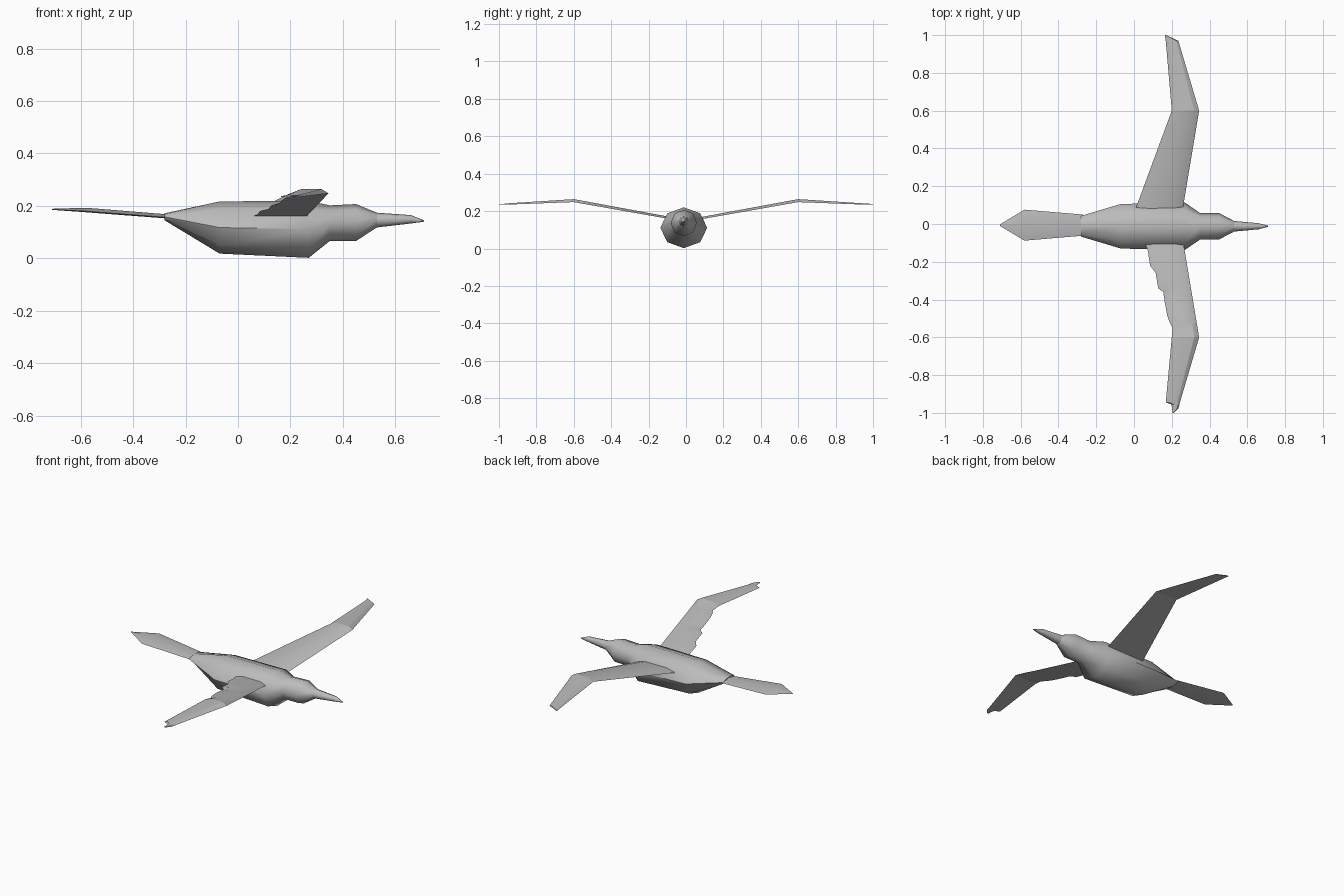
import bpy, bmesh
from math import sin, cos, pi, radians

cube = bpy.data.objects.get("Cube")
if cube:
    bpy.data.objects.remove(cube, do_unlink=True)

grey = bpy.data.materials.new("plain grey")
grey.use_nodes = True
grey.diffuse_color = (0.5, 0.5, 0.5, 1)
grey.node_tree.nodes["Principled BSDF"].inputs["Base Color"].default_value = (0.5, 0.5, 0.5, 1)


def loft(name, rings, angle):
    """Skin a list of equal-length point rings into a closed solid."""
    bm = bmesh.new()
    rows = [[bm.verts.new(p) for p in ring] for ring in rings]
    n = len(rows[0])
    for a, b in zip(rows, rows[1:]):
        for i in range(n):
            j = (i + 1) % n
            bm.faces.new((a[i], a[j], b[j], b[i]))
    bm.faces.new(rows[0])
    bm.faces.new(rows[-1])
    bmesh.ops.recalc_face_normals(bm, faces=bm.faces)
    mesh = bpy.data.meshes.new(name)
    bm.to_mesh(mesh)
    bm.free()
    mesh.materials.append(grey)
    obj = bpy.data.objects.new(name, mesh)
    bpy.context.collection.objects.link(obj)
    bpy.ops.object.select_all(action='DESELECT')
    obj.select_set(True)
    bpy.context.view_layer.objects.active = obj
    bpy.ops.object.shade_smooth_by_angle(angle=radians(angle))
    return obj


def octagon(x, low, high, half, cy=-0.012):
    mid, r = (low + high) / 2, (high - low) / 2
    return [(x, cy + half * sin(k * pi / 4), mid + r * cos(k * pi / 4)) for k in range(8)]


# Body with neck and head: x, bottom, top, half width
loft("body", [octagon(*s) for s in (
    (-0.28, 0.145, 0.172, 0.055), (-0.07, 0.018, 0.217, 0.118),
    (0.27, 0.002, 0.22, 0.125), (0.35, 0.066, 0.202, 0.07),
    (0.45, 0.066, 0.207, 0.07), (0.53, 0.118, 0.174, 0.028))], 50)

# Beak
loft("beak", [octagon(*s) for s in (
    (0.53, 0.118, 0.174, 0.028), (0.66, 0.133, 0.165, 0.016),
    (0.71, 0.14, 0.145, 0.003))], 50)


# Tail: thin, slightly ridged blade
def tail_ring(x, z, half, t):
    return [(x, -half - 0.006, z), (x, -0.006, z + t), (x, half - 0.006, z), (x, -0.006, z - t / 3)]


loft("tail", [tail_ring(*s) for s in (
    (-0.27, 0.156, 0.056, 0.012), (-0.58, 0.18, 0.082, 0.013),
    (-0.71, 0.186, 0.004, 0.003))], 30)


# Wings: flat underside with a shallow domed top
def wing_ring(y, trail, lead, z, t):
    chord = lead - trail
    return [(lead, y, z), (lead - 0.18 * chord, y, z + t),
            (lead - 0.72 * chord, y, z + t), (trail, y, z)]


def inner_ring(side, y, trail):
    f = (y - 0.09) / 0.51
    return wing_ring(side * y, trail, 0.26 + 0.085 * f, 0.158 + 0.09 * f, 0.012 + 0.004 * f)


# Left wing has clean edges
loft("left_inner_wing", [inner_ring(1, 0.08, 0.008), inner_ring(1, 0.6, 0.2)], 30)
loft("left_outer_wing", [
    wing_ring(0.6, 0.2, 0.345, 0.248, 0.016),
    wing_ring(0.97, 0.168, 0.235, 0.234, 0.006),
    wing_ring(1.0, 0.163, 0.17, 0.234, 0.004)], 30)

# Right wing has a ragged trailing edge
ragged = ((0.09, 0.02), (0.11, 0.06), (0.14, 0.073), (0.22, 0.085), (0.26, 0.115),
          (0.34, 0.128), (0.36, 0.155), (0.41, 0.162), (0.48, 0.175),
          (0.52, 0.188), (0.55, 0.204), (0.6, 0.2))
loft("right_inner_wing", [inner_ring(-1, y, t) for y, t in ragged], 30)
loft("right_outer_wing", [
    wing_ring(-0.6, 0.2, 0.345, 0.248, 0.016),
    wing_ring(-0.945, 0.168, 0.243, 0.235, 0.007),
    wing_ring(-0.955, 0.197, 0.241, 0.234, 0.006),
    wing_ring(-0.975, 0.202, 0.235, 0.234, 0.005),
    wing_ring(-1.0, 0.204, 0.212, 0.234, 0.004)], 30)
